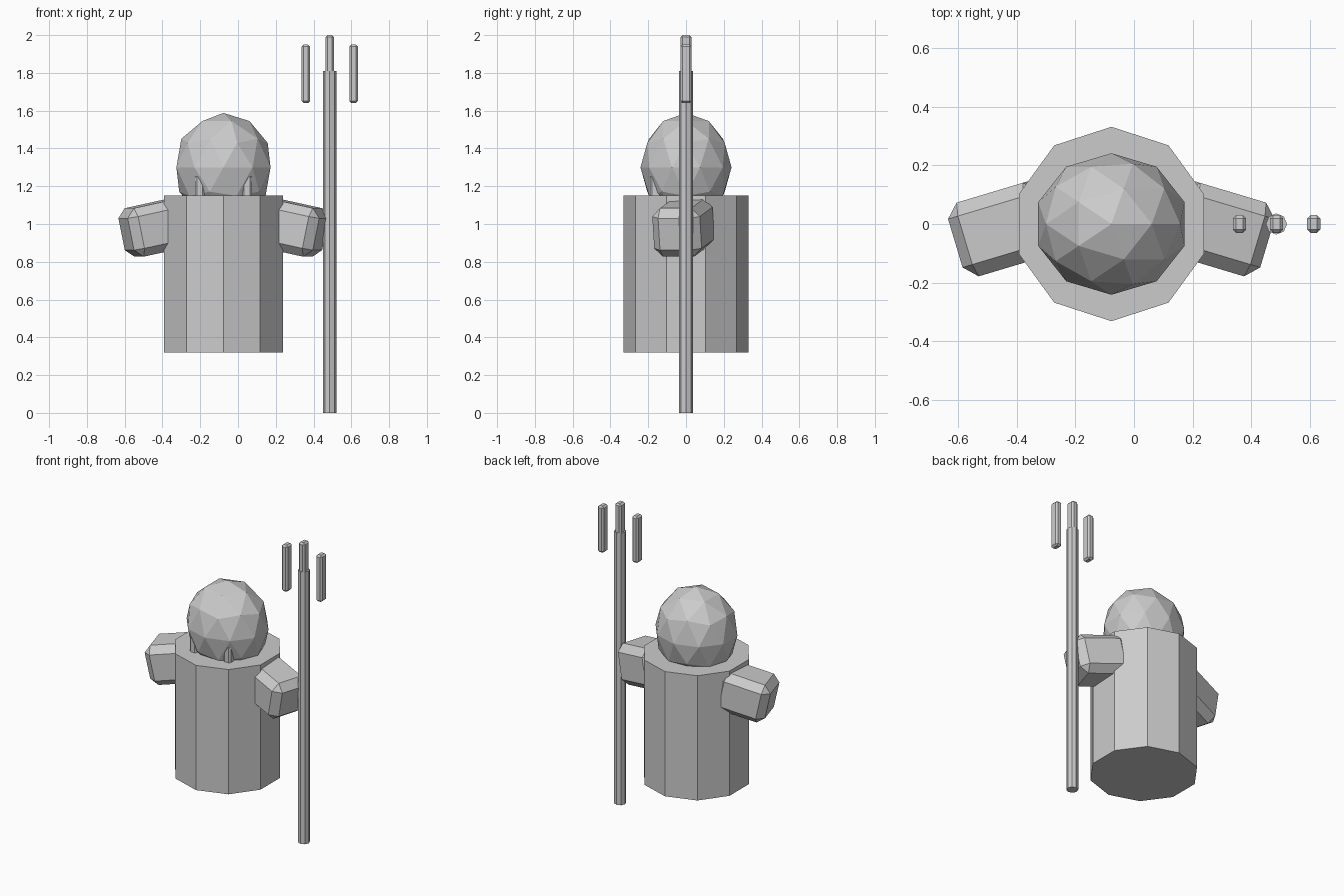
import bpy, bmesh
from mathutils import Matrix, Vector

if "Cube" in bpy.data.objects:
    bpy.data.objects.remove(bpy.data.objects["Cube"])

CX = -0.077  # body axis


def add_object(name, bm, bevel=0.0):
    bmesh.ops.recalc_face_normals(bm, faces=bm.faces)
    mesh = bpy.data.meshes.new(name)
    bm.to_mesh(mesh)
    bm.free()
    ob = bpy.data.objects.new(name, mesh)
    bpy.context.collection.objects.link(ob)
    if bevel:
        mod = ob.modifiers.new("chamfer", "BEVEL")
        mod.width = bevel
        mod.segments = 1
        mod.limit_method = "NONE"
    return ob


def prism(name, x, radius, z0, z1, sides):
    bm = bmesh.new()
    bmesh.ops.create_cone(bm, cap_ends=True, segments=sides, radius1=radius,
                          radius2=radius, depth=z1 - z0,
                          matrix=Matrix.Translation((x, 0, (z0 + z1) / 2)))
    return add_object(name, bm)


def chamfered_box(name, centre, size, bevel, axes=None):
    bm = bmesh.new()
    rot = axes.to_4x4() if axes else Matrix.Identity(4)
    m = Matrix.Translation(centre) @ rot @ Matrix.Diagonal((*size, 1))
    bmesh.ops.create_cube(bm, size=1, matrix=m)
    return add_object(name, bm, bevel)


# Ten-sided body
prism("body", CX, 0.331, 0.32, 1.15, 10)

# Faceted head, slightly stretched
bm = bmesh.new()
bmesh.ops.create_icosphere(
    bm, subdivisions=2, radius=1,
    matrix=Matrix.Translation((CX, 0, 1.3)) @ Matrix.Diagonal((0.262, 0.241, 0.288, 1)))
add_object("head", bm)

# Arms angled forward and down, and small pegs on the face
for side, label in ((-1, "left"), (1, "right")):
    d = Vector((side * 0.937, -0.281, -0.206)).normalized()
    p = Vector((0, 0, 1)).cross(d).normalized()
    axes = Matrix((d, p, d.cross(p))).transposed()
    chamfered_box(label + "_arm", (CX + side * 0.36, -0.014, 0.98),
                  (0.33, 0.262, 0.262), 0.045, axes)
    chamfered_box(label + "_tusk", (CX + side * 0.125, -0.16, 1.18),
                  (0.05, 0.06, 0.16), 0.01)

# Staff with three prongs
prism("staff", 0.485, 0.036, 0, 1.81, 8)
for label, x, z in (("left", 0.359, 1.795), ("middle", 0.485, 1.845), ("right", 0.612, 1.795)):
    chamfered_box(label + "_prong", (x, 0, z), (0.045, 0.06, 0.31), 0.011)
